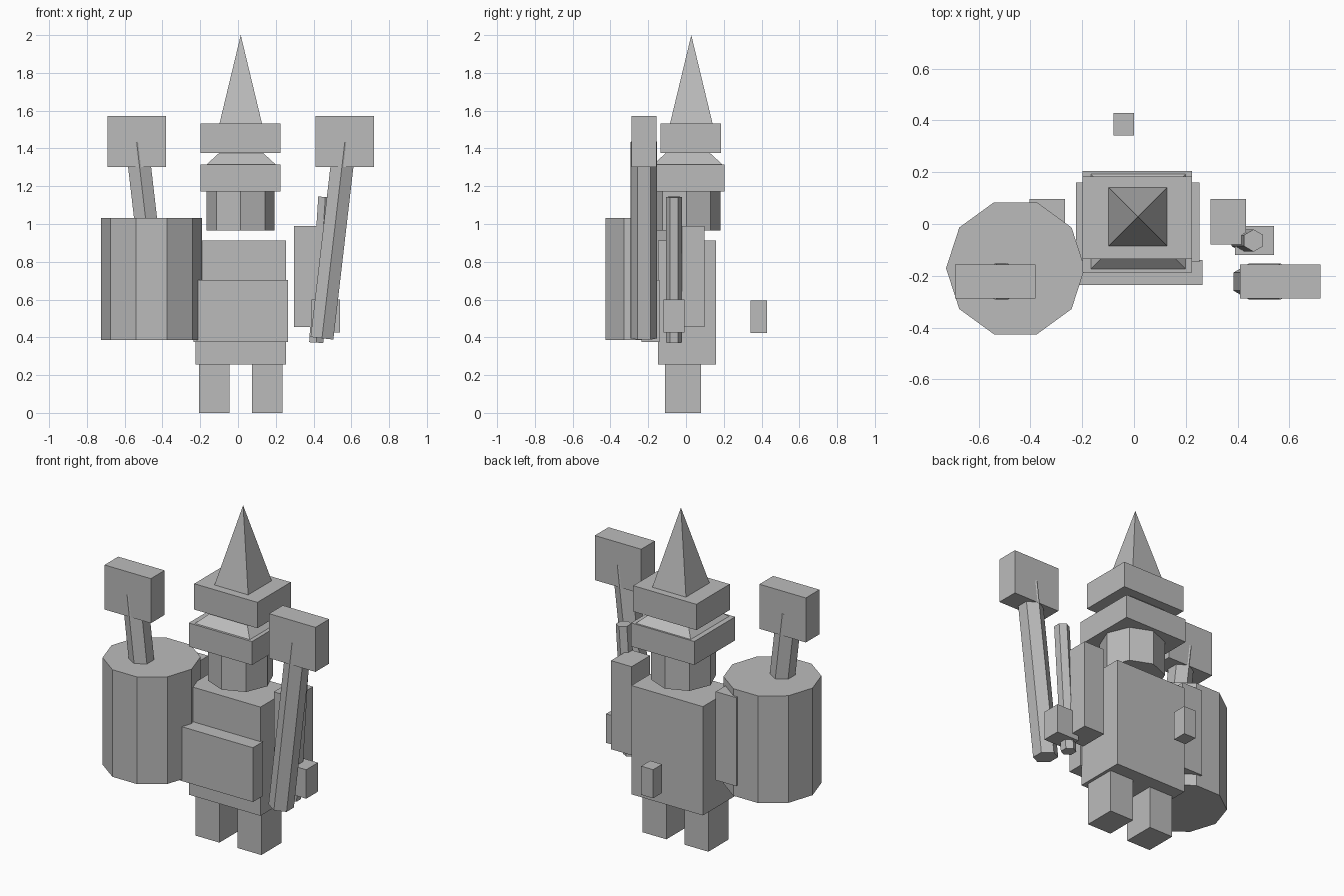
import bpy, bmesh, math
from mathutils import Vector

if "Cube" in bpy.data.objects:
    bpy.data.objects.remove(bpy.data.objects["Cube"])

grey = bpy.data.materials.new("plain grey")
grey.diffuse_color = (0.5, 0.5, 0.5, 1)
grey.use_nodes = True
grey.node_tree.nodes["Principled BSDF"].inputs["Base Color"].default_value = grey.diffuse_color


def finish(name, bm):
    bmesh.ops.remove_doubles(bm, verts=bm.verts, dist=1e-5)
    bmesh.ops.recalc_face_normals(bm, faces=bm.faces)
    me = bpy.data.meshes.new(name)
    bm.to_mesh(me)
    bm.free()
    me.materials.append(grey)
    ob = bpy.data.objects.new(name, me)
    bpy.context.collection.objects.link(ob)
    return ob


def box(name, x, y, z):
    """Box given by its (min, max) range on each axis."""
    bm = bmesh.new()
    bmesh.ops.create_cube(bm, size=1)
    for v in bm.verts:
        v.co = [(r[0] + r[1]) / 2 + c * (r[1] - r[0]) for c, r in zip(v.co, (x, y, z))]
    return finish(name, bm)


def prism(name, a, b, r1, r2, n, phase=0.0):
    """n-sided prism or pyramid (r2 = 0) from a to b, leaning only in x."""
    a, b = Vector(a), Vector(b)
    d = (b - a).normalized()
    u, v = Vector((d.z, 0, -d.x)), Vector((0, 1, 0))
    angles = [math.radians(phase) + 2 * math.pi * i / n for i in range(n)]
    bm = bmesh.new()
    low = [bm.verts.new(a + r1 * (u * math.cos(t) + v * math.sin(t))) for t in angles]
    bm.faces.new(low[::-1])
    if r2 > 0:
        top = [bm.verts.new(b + r2 * (u * math.cos(t) + v * math.sin(t))) for t in angles]
        bm.faces.new(top)
    else:
        top = [bm.verts.new(b)] * n
    for i in range(n):
        j = (i + 1) % n
        quad = [low[i], low[j], top[j]] + ([top[i]] if r2 > 0 else [])
        bm.faces.new(quad)
    return finish(name, bm)


CX = 0.0145          # the figure's own centre line
R2 = math.sqrt(2)

# Legs, arms and mallets, one per side
for side, s in (("left", -1), ("right", 1)):
    def span(p, q):
        return sorted((CX + s * p, CX + s * q))
    box(side + "_leg", span(0.06, 0.22), (-0.112, 0.08), (0, 0.255))
    box(side + "_arm", span(0.281, 0.419), (-0.08, 0.097), (0.455, 0.99))
    box(side + "_mallet_head", span(0.395, 0.705), (-0.288, -0.157), (1.303, 1.572))
    prism(side + "_mallet_handle", (CX + s * 0.43, -0.2225, 0.395),
          (CX + s * 0.551, -0.2225, 1.435), 0.07, 0.07, 6, 30)

# Torso and apron
box("torso", (-0.225, 0.253), (-0.147, 0.16), (0.255, 0.912))
box("apron", (-0.235, 0.264), (-0.235, -0.14), (0.375, 0.703))

# Hands
box("right_hand", (0.39, 0.54), (-0.12, -0.008), (0.425, 0.6))
box("left_hand", (-0.08, 0.0), (0.342, 0.428), (0.422, 0.595))

# Thin stick in the right hand
prism("stick", (0.414, -0.064, 0.372), (0.462, -0.064, 1.143), 0.043, 0.043, 6, 30)

# Head and layered hat
prism("head", (CX, 0.002, 0.965), (CX, 0.002, 1.175), 0.18, 0.18, 8)
box("hat_brim", (-0.198, 0.224), (-0.187, 0.204), (1.173, 1.315))
prism("hat_middle", (0.0165, 0.01, 1.315), (0.0165, 0.01, 1.483), 0.183 * R2, 0, 4, 45)
box("hat_band", (-0.198, 0.224), (-0.135, 0.184), (1.376, 1.532))
prism("hat_point", (CX, 0.028, 1.53), (CX, 0.028, 2.0), 0.113 * R2, 0, 4, 45)

# Drum at the left side
prism("drum", (-0.458, -0.171, 0.385), (-0.458, -0.171, 1.032), 0.268, 0.268, 10)
